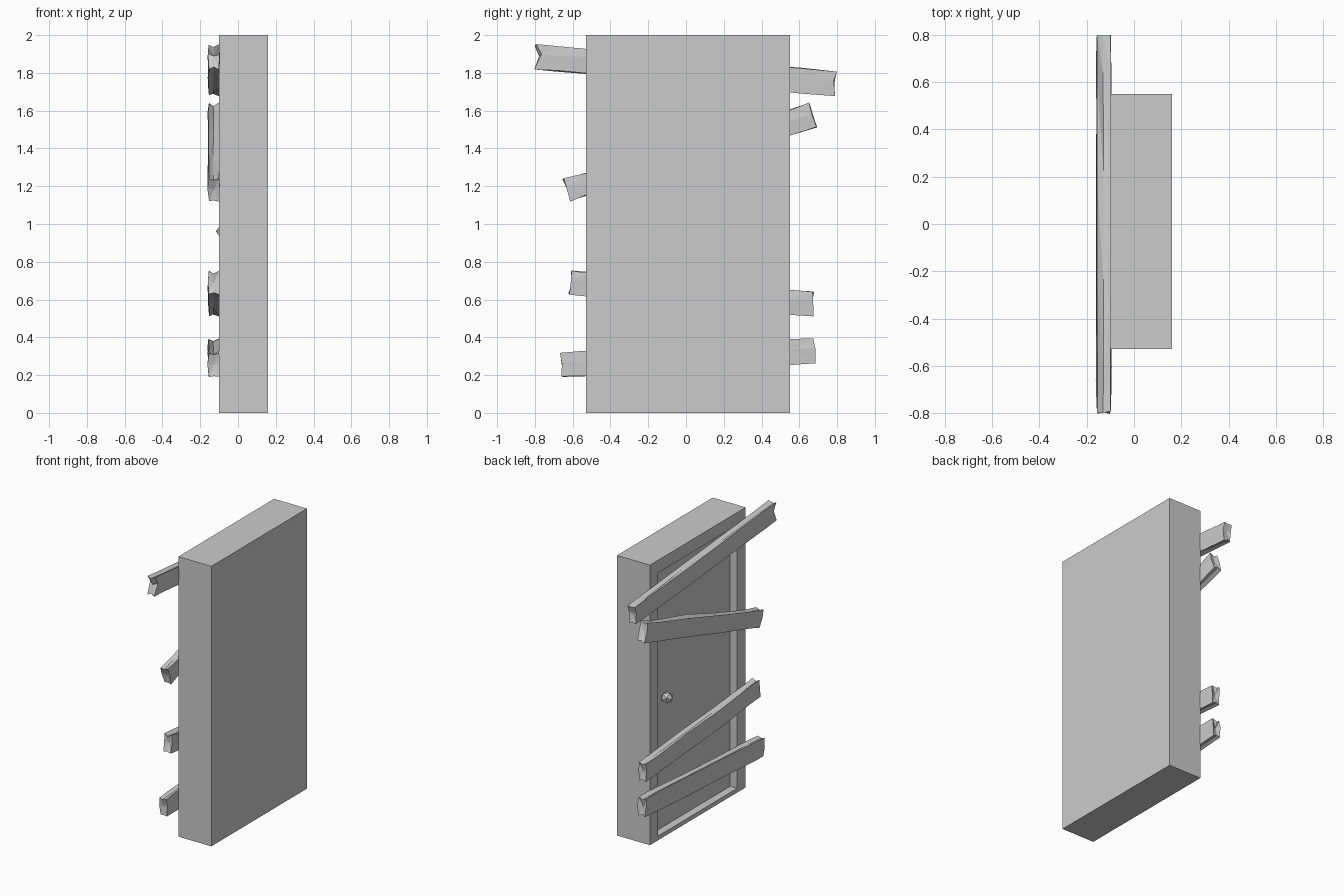
import bpy, bmesh, random
from mathutils import Matrix, Vector

if "Cube" in bpy.data.objects:
    bpy.data.objects.remove(bpy.data.objects["Cube"])

random.seed(4)


def make_object(name, bm):
    bmesh.ops.recalc_face_normals(bm, faces=bm.faces)
    mesh = bpy.data.meshes.new(name)
    bm.to_mesh(mesh)
    bm.free()
    obj = bpy.data.objects.new(name, mesh)
    bpy.context.collection.objects.link(obj)
    return obj


def rect_loop(bm, x, y0, y1, z0, z1):
    return [bm.verts.new((x, y, z)) for y, z in ((y0, z0), (y1, z0), (y1, z1), (y0, z1))]


def bridge(bm, a, b):
    n = len(a)
    for i in range(n):
        bm.faces.new((a[i], a[(i + 1) % n], b[(i + 1) % n], b[i]))


# Door frame: solid back, with a shallow recess on the -x side
OUTER = (-0.53, 0.55, 0.0, 2.0)
INNER = (-0.435, 0.46, 0.03, 1.91)
bm = bmesh.new()
loops = [rect_loop(bm, 0.16, *OUTER), rect_loop(bm, -0.10, *OUTER),
         rect_loop(bm, -0.10, *INNER), rect_loop(bm, -0.04, *INNER)]
for a, b in zip(loops, loops[1:]):
    bridge(bm, a, b)
bm.faces.new(loops[0])
bm.faces.new(loops[-1])
make_object("door_frame", bm)

# Door leaf set into the recess
bm = bmesh.new()
y0, y1, z0, z1 = INNER
bmesh.ops.create_cube(bm, size=1, matrix=Matrix.Translation((-0.03, (y0 + y1) / 2, (z0 + z1) / 2))
                      @ Matrix.Diagonal((0.03, y1 - y0, z1 - z0, 1)))
make_object("door_leaf", bm)

# Faceted door knob, pole pointing outward
bm = bmesh.new()
bmesh.ops.create_icosphere(bm, subdivisions=1, radius=0.042,
                           matrix=Matrix.Translation((-0.075, 0.32, 0.96))
                           @ Matrix.Rotation(-1.5708, 4, 'Y'))
make_object("door_knob", bm)

# Rough boards: each end is given as (y, z) of its top, middle and bottom
BOARDS = [
    ("top_board", ((-0.795, 1.95), (-0.765, 1.90), (-0.80, 1.82)),
     ((0.80, 1.81), (0.785, 1.76), (0.785, 1.68))),
    ("slanted_board", ((-0.65, 1.24), (-0.635, 1.19), (-0.615, 1.12)),
     ((0.655, 1.64), (0.665, 1.585), (0.695, 1.515))),
    ("middle_board", ((-0.61, 0.75), (-0.605, 0.70), (-0.62, 0.625)),
     ((0.675, 0.64), (0.67, 0.59), (0.67, 0.51))),
    ("bottom_board", ((-0.665, 0.32), (-0.66, 0.26), (-0.655, 0.19)),
     ((0.675, 0.395), (0.68, 0.345), (0.68, 0.265))),
]
# Cross-section: (x, row: 0 top / 1 middle / 2 bottom, z offset)
SECTION = [(-0.155, 0, 0), (-0.130, 0, -0.012), (-0.100, 0, 0), (-0.096, 1, 0),
           (-0.100, 2, 0), (-0.130, 2, 0.008), (-0.155, 2, 0), (-0.160, 1, 0)]
STATIONS = (0, 0.08, 0.35, 0.62, 0.9, 1)


def board(name, left, right):
    bm = bmesh.new()
    rings = []
    for t in STATIONS:
        end = t in (0, 1)
        ring = []
        for x, row, dz in SECTION:
            y = left[row][0] * (1 - t) + right[row][0] * t
            z = left[row][1] * (1 - t) + right[row][1] * t + dz
            jy = 0.005 if end else 0.03
            ring.append(bm.verts.new((x + random.uniform(-0.002, 0.002),
                                      y + random.uniform(-jy, jy) * (1 if end else 0.8),
                                      z + random.uniform(-0.004, 0.004))))
        rings.append(ring)
    for a, b in zip(rings, rings[1:]):
        bridge(bm, a, b)
    # splintered end caps with a sunken centre
    for ring, inward in ((rings[0], 0.012), (rings[-1], -0.012)):
        c = sum((v.co for v in ring), Vector()) / len(ring)
        centre = bm.verts.new(c + Vector((0, inward, 0)))
        for i, v in enumerate(ring):
            bm.faces.new((v, ring[(i + 1) % len(ring)], centre))
    bmesh.ops.triangulate(bm, faces=bm.faces)
    make_object(name, bm)


for spec in BOARDS:
    board(*spec)
